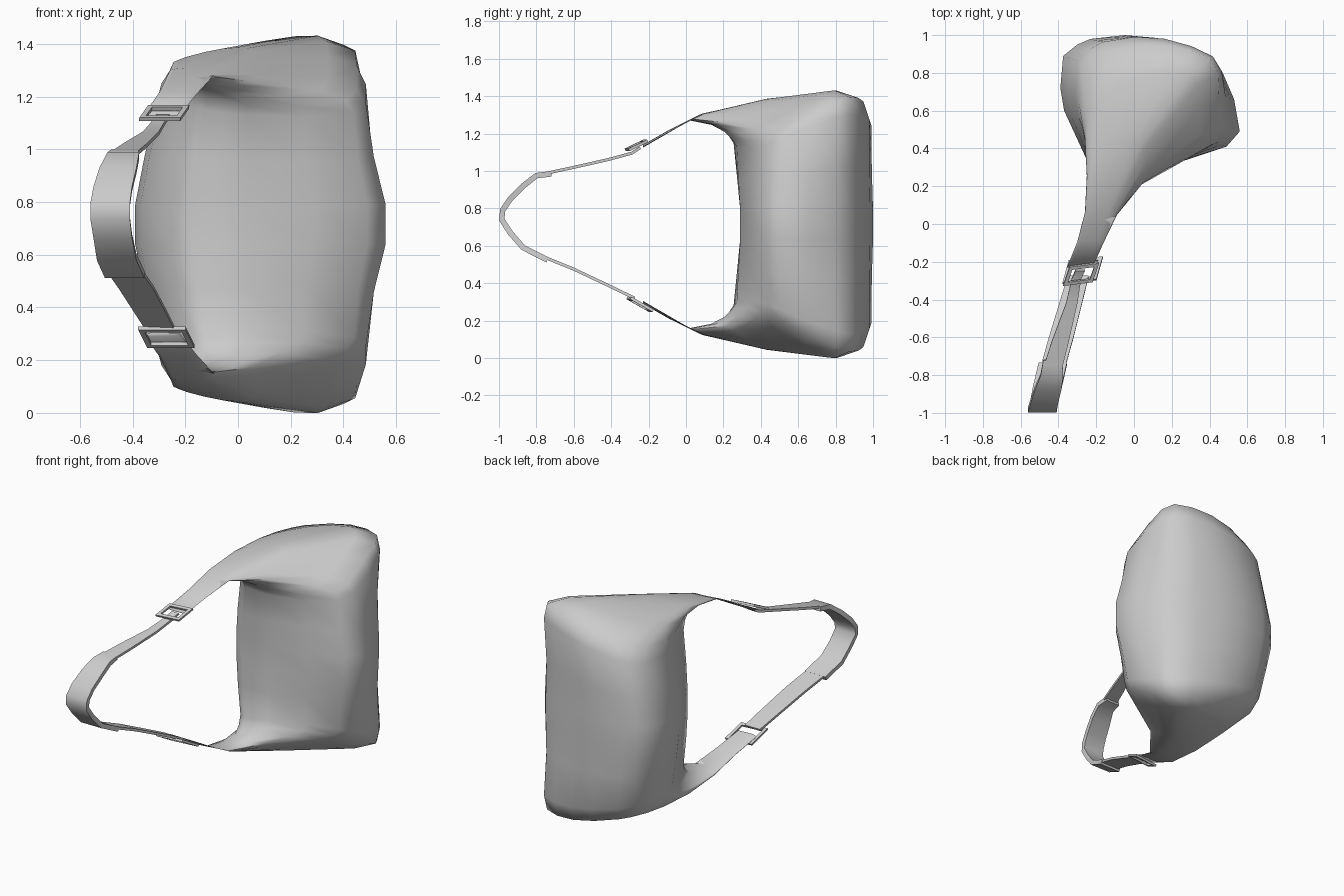
import bpy, math
from mathutils import Vector

if "Cube" in bpy.data.objects:
    bpy.data.objects.remove(bpy.data.objects["Cube"])

HEIGHT = 1.43


def make_object(name, verts, faces, angle=60):
    mesh = bpy.data.meshes.new(name)
    mesh.from_pydata(verts, [], faces)
    mesh.update()
    ob = bpy.data.objects.new(name, mesh)
    bpy.context.collection.objects.link(ob)
    bpy.ops.object.select_all(action='DESELECT')
    ob.select_set(True)
    bpy.context.view_layer.objects.active = ob
    bpy.ops.object.mode_set(mode='EDIT')
    bpy.ops.mesh.select_all(action='SELECT')
    bpy.ops.mesh.normals_make_consistent(inside=False)
    bpy.ops.object.mode_set(mode='OBJECT')
    bpy.ops.object.shade_smooth_by_angle(angle=math.radians(angle))
    return ob


def loft(name, rings, angle=70):
    n = len(rings[0])
    verts = [v for r in rings for v in r]
    faces = [(i * n + j, i * n + (j + 1) % n, (i + 1) * n + (j + 1) % n, (i + 1) * n + j)
             for i in range(len(rings) - 1) for j in range(n)]
    faces += [tuple(range(n))[::-1], tuple(range(len(verts) - n, len(verts)))]
    return make_object(name, verts, faces, angle)


# Bag cross-section outline at mid height (x, y), made relative to its bounds
outline = [(-.25, .34), (-.17, .29), (.02, .29), (.28, .34), (.49, .41), (.56, .49),
           (.53, .66), (.47, .8), (.41, .88), (.28, .94), (.12, .985), (-.05, 1),
           (-.23, .98), (-.3, .95), (-.375, .89), (-.39, .72), (-.37, .6)]
profile = [((x + .39) / .95, (y - .29) / .71) for x, y in outline]

# Upper half stations: inner edge (y, z), outer left, outer right, x range, corner fullness
stations = [
    ((-.23, 1.125), (-.23, 1.14), (-.23, 1.14), (-.355, -.22), 0),
    ((-.10, 1.20), (-.09, 1.22), (-.09, 1.22), (-.30, -.16), 0),
    ((.02, 1.27), (.08, 1.305), (.12, 1.315), (-.26, -.09), 0),
    ((.11, 1.275), (.35, 1.34), (.50, 1.42), (-.25, .07), .5),
    ((.16, 1.26), (.65, 1.32), (.95, 1.497), (-.26, .34), .9),
    ((.20, 1.22), (.91, 1.27), (1.01, 1.465), (-.29, .45), .9),
    ((.235, 1.17), (.98, 1.18), (1.01, 1.36), (-.31, .485), .7),
    ((.265, .97), (.99, .97), (1.0, 1.05), (-.355, .515), .3),
    ((.29, .79), (1.0, .79), (1.0, .79), (-.39, .56), 0)]


def section(inner, left, right, xs, full):
    ring = []
    for s, t in profile:
        p, q = Vector(inner), Vector(left).lerp(Vector(right), s)
        p = p.lerp(q, t)
        y = p.x + .12 * full * s * (1 - t)
        z = p.y - .13 * full * s * (1 - t) ** 2   # front face slopes under the top
        wide = min(1, s * (1 + .15 * t * full))
        ring.append((xs[0] + wide * (xs[1] - xs[0]), y, z))
    return ring


# Bag body with the tapering necks, mirrored to the lower half
upper = [section(*s) for s in stations]
lower = [[(x, y, HEIGHT - z) for x, y, z in r] for r in reversed(upper)]
loft("bag_body", upper + lower)


# Flat bands swept along a path of (x, y, z, half width)
def band(name, path, thickness):
    rings = []
    for i, (x, y, z, w) in enumerate(path):
        a, b = path[max(i - 1, 0)], path[min(i + 1, len(path) - 1)]
        tangent = Vector(b[:3]) - Vector(a[:3])
        side = Vector((1, 0, 0))
        normal = side.cross(tangent).normalized() * thickness / 2
        c = Vector((x, y, z))
        rings.append([c - side * w - normal, c + side * w - normal,
                      c + side * w + normal, c - side * w + normal])
    return loft(name, rings, 60)


band("upper_strap", [(-.285, -.245, 1.125, .025), (-.305, -.29, 1.095, .025),
                     (-.33, -.42, 1.06, .03), (-.39, -.62, 1.015, .045),
                     (-.43, -.76, .985, .05)], .016)
band("lower_strap", [(-.43, -.76, .54, .065), (-.385, -.60, .475, .065),
                     (-.335, -.42, .39, .06), (-.295, -.275, .32, .055)], .016)
band("shoulder_pad", [(-.43, -.72, .985, .05), (-.435, -.80, .975, .06),
                      (-.455, -.87, .92, .07), (-.475, -.94, .85, .073),
                      (-.485, -.98, .79, .075), (-.485, -.985, .74, .075),
                      (-.475, -.94, .67, .073),
                      (-.46, -.87, .59, .075), (-.43, -.74, .525, .075)], .03)


# Rectangular buckle frames: centre, long half axis, short half axis
def buckle(name, centre, a, b, rim=.02, depth=.015):
    c, a, b = Vector(centre), Vector(a), Vector(b)
    n = a.cross(b).normalized() * depth / 2
    ai, bi = a * (1 - rim / a.length), b * (1 - rim / b.length)
    verts = []
    for sx, sy in ((-1, -1), (1, -1), (1, 1), (-1, 1)):
        for u, v in ((a, b), (ai, bi)):
            for s in (-1, 1):
                verts.append(c + u * sx + v * sy + n * s)
    faces = []
    for i in range(4):
        k, m = i * 4, (i + 1) % 4 * 4
        for p, q in ((0, 1), (1, 3), (3, 2), (2, 0)):
            faces.append((k + p, m + p, m + q, k + q))
    return make_object(name, verts, faces, 30)


buckle("upper_buckle", (-.28, -.265, 1.137), (.078, .01, 0), (.017, .05, .024))
buckle("lower_buckle", (-.272, -.245, .287), (.09, .01, 0), (.017, .06, -.034))
